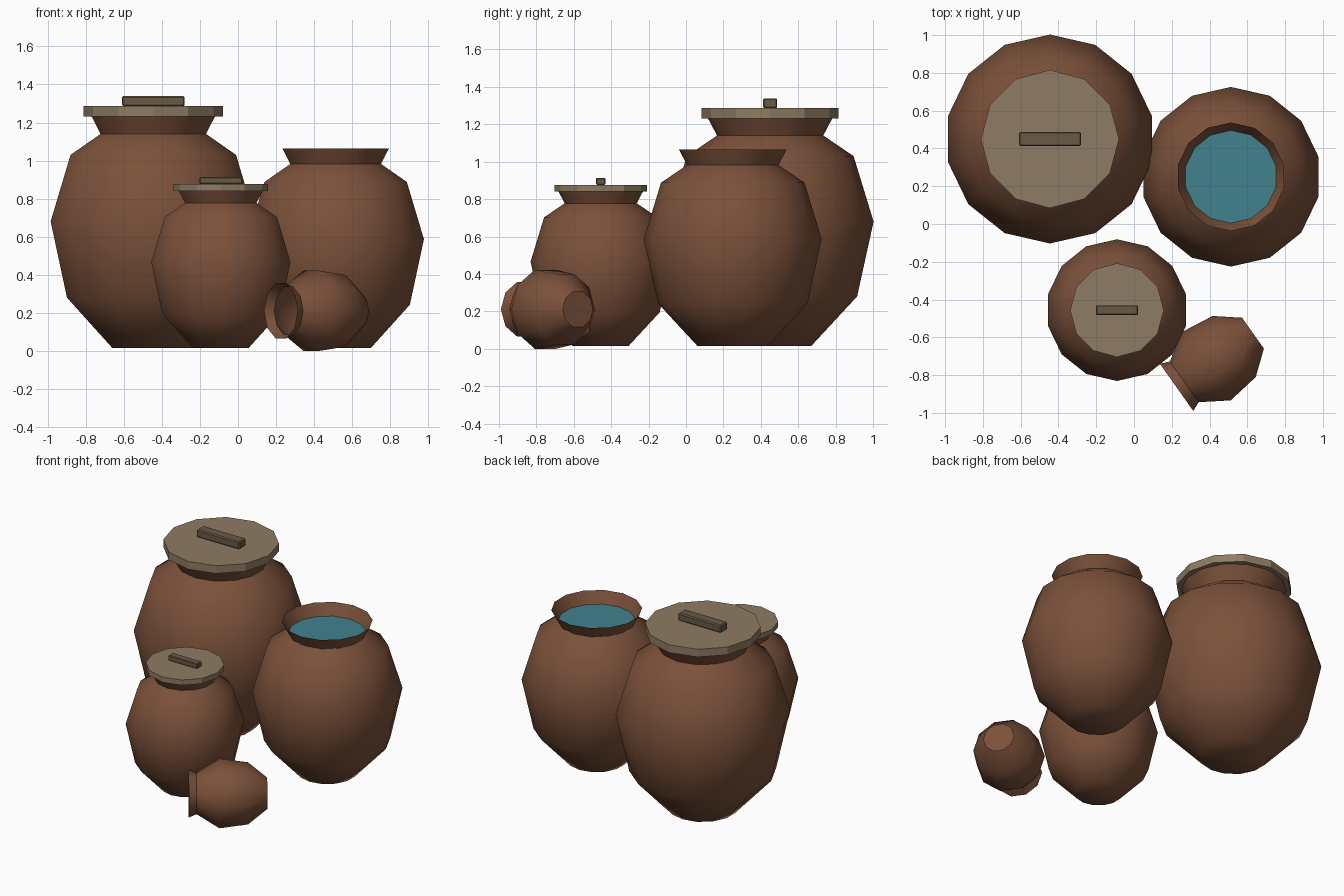
import bpy, bmesh
from math import pi, sin, cos, radians

cube = bpy.data.objects.get("Cube")
if cube:
    bpy.data.objects.remove(cube, do_unlink=True)


def material(name, rgb):
    m = bpy.data.materials.new(name)
    m.use_nodes = True
    m.diffuse_color = (*rgb, 1)
    bsdf = m.node_tree.nodes["Principled BSDF"]
    bsdf.inputs["Base Color"].default_value = (*rgb, 1)
    bsdf.inputs["Roughness"].default_value = 0.9
    return m


CLAY = material("clay", (0.20, 0.083, 0.042))
LID = material("lid_wood", (0.27, 0.20, 0.125))
HANDLE = material("handle_wood", (0.14, 0.10, 0.06))
WATER = material("water", (0.052, 0.225, 0.265))


def finish(bm, name, mat, loc, rot=(0, 0, 0), smooth=None):
    mesh = bpy.data.meshes.new(name)
    bm.to_mesh(mesh)
    bm.free()
    ob = bpy.data.objects.new(name, mesh)
    bpy.context.collection.objects.link(ob)
    mesh.materials.append(mat)
    ob.location, ob.rotation_euler = loc, rot
    if smooth:
        bpy.ops.object.select_all(action="DESELECT")
        ob.select_set(True)
        bpy.context.view_layer.objects.active = ob
        bpy.ops.object.shade_smooth_by_angle(angle=radians(smooth))
    return ob


def lathe(name, profile, sides, phase, mat, loc, rot=(0, 0, 0), top=False, smooth=None):
    """Turn (radius, height) points, listed bottom to top, around z."""
    bm = bmesh.new()
    rings = []
    for r, z in profile:
        angles = [phase + 2 * pi * i / sides for i in range(sides)]
        rings.append([bm.verts.new((r * cos(a), r * sin(a), z)) for a in angles])
    for low, high in zip(rings, rings[1:]):
        for i in range(sides):
            j = (i + 1) % sides
            bm.faces.new((low[i], low[j], high[j], high[i]))
    if len(rings) > 1:
        bm.faces.new(rings[0][::-1])
    if top:
        bm.faces.new(rings[-1])
    return finish(bm, name, mat, loc, rot, smooth)


POT = [(0.22, 0), (0.465, 0.265), (0.553, 0.665), (0.446, 1.015),
       (0.284, 1.125), (0.334, 1.22)]
FLOOR = 0.015


def pot(name, x, y, s):
    profile = [(r * s, z * s) for r, z in POT]
    lathe(name, profile, 14, pi / 2, CLAY, (x, y, FLOOR), smooth=50)


def lid(name, x, y, s):
    # Flat twelve-sided board with a bar handle on top
    z, thick = FLOOR + 1.217 * s, 0.054 * s
    lathe(name, [(0.366 * s, 0), (0.366 * s, thick)], 12, 0, LID, (x, y, z), top=True)
    bm = bmesh.new()
    bmesh.ops.create_cube(bm, size=1)
    bmesh.ops.scale(bm, vec=(0.33 * s, 0.075 * s, 0.053 * s), verts=bm.verts)
    bmesh.ops.bevel(bm, geom=bm.edges[:], offset=0.007 * s, segments=1, affect="EDGES")
    finish(bm, name + "_handle", HANDLE, (x, y, z + thick + 0.0265 * s))


# Upright pots
pot("large_pot", -0.445, 0.45, 1)
lid("large_lid", -0.445, 0.45, 1)
pot("small_pot", -0.09, -0.456, 0.678)
lid("small_lid", -0.09, -0.456, 0.678)
pot("water_pot", 0.513, 0.25, 0.86)

# Water filling the open pot up to its neck
lathe("water_surface", [(0.247, 0)], 14, pi / 2, WATER, (0.513, 0.25, 0.985), top=True)

# Little pot lying on its side, mouth to the front and right
lathe("tipped_pot", [(0.10, 0), (0.198, 0.122), (0.222, 0.302), (0.132, 0.446), (0.153, 0.496)],
      10, 0, CLAY, (0.63, -0.578, 0.211), (pi / 2, 0, radians(-54.7)), smooth=50)
